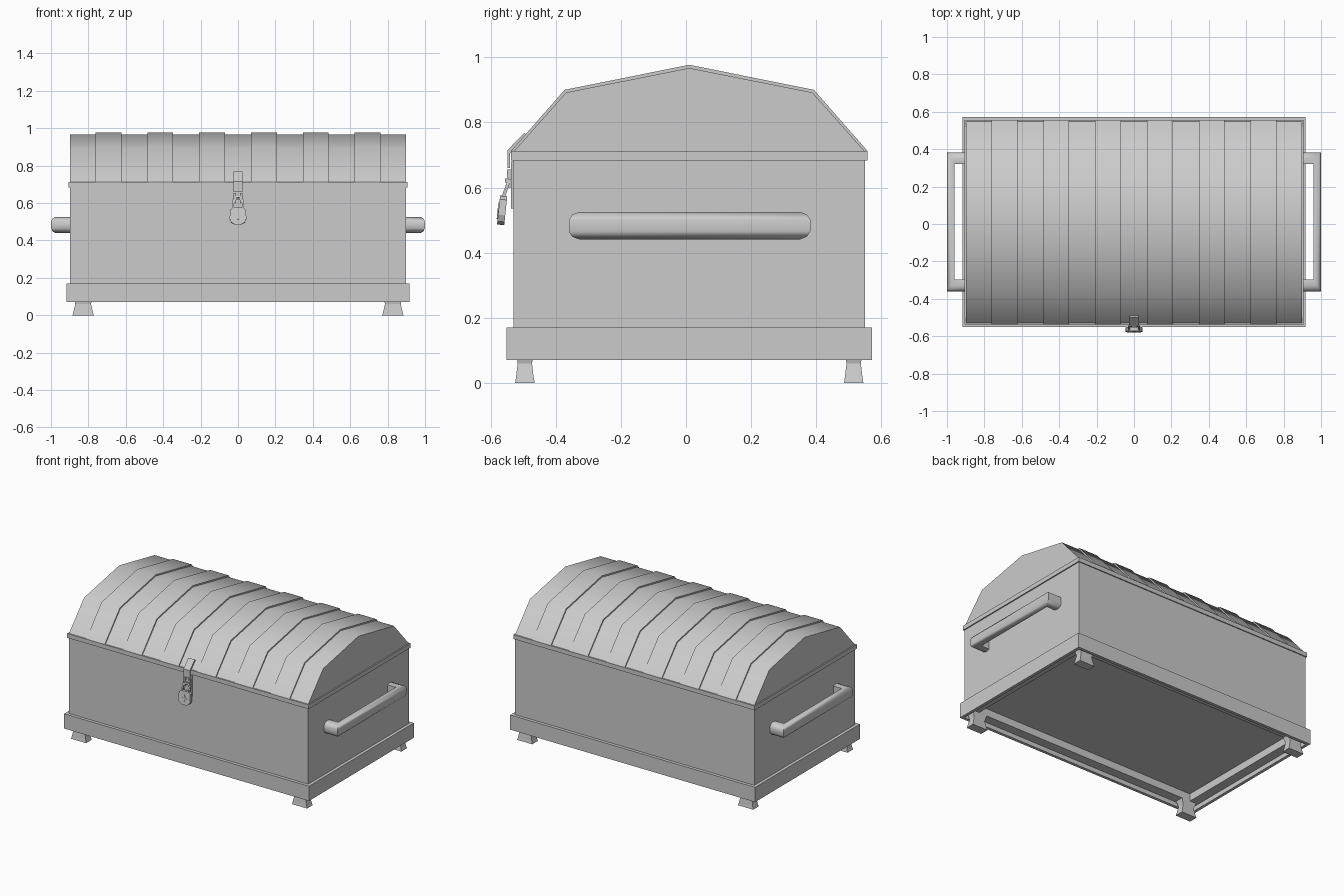
import bpy, bmesh, math
from mathutils import Matrix

if "Cube" in bpy.data.objects:
    bpy.data.objects.remove(bpy.data.objects["Cube"])

CY = 0.01  # depth centre of the chest


def finish(bm, name, smooth=None):
    bmesh.ops.recalc_face_normals(bm, faces=bm.faces)
    me = bpy.data.meshes.new(name)
    bm.to_mesh(me)
    bm.free()
    ob = bpy.data.objects.new(name, me)
    bpy.context.collection.objects.link(ob)
    if smooth:
        bpy.ops.object.select_all(action='DESELECT')
        ob.select_set(True)
        bpy.context.view_layer.objects.active = ob
        bpy.ops.object.shade_smooth_by_angle(angle=math.radians(smooth))
    return ob


def loft(name, rings, closed_path=False, smooth=None):
    """Skin equal-length closed rings; cap the ends unless the path closes."""
    bm = bmesh.new()
    vs = [[bm.verts.new(p) for p in r] for r in rings]
    n, m = len(rings), len(rings[0])
    for i in range(n if closed_path else n - 1):
        a, b = vs[i], vs[(i + 1) % n]
        for j in range(m):
            k = (j + 1) % m
            bm.faces.new((a[j], a[k], b[k], b[j]))
    if not closed_path:
        bm.faces.new(vs[0])
        bm.faces.new(vs[-1])
    return finish(bm, name, smooth)


def box(name, x0, x1, y0, y1, z0, z1):
    return loft(name, [[(x0, y0, z), (x1, y0, z), (x1, y1, z), (x0, y1, z)] for z in (z0, z1)])


def rect(hx, hy, z, cx=0, cy=CY):
    return [(cx - hx, cy - hy, z), (cx + hx, cy - hy, z),
            (cx + hx, cy + hy, z), (cx - hx, cy + hy, z)]


def prism_x(name, prof, x0, x1, smooth=None):
    return loft(name, [[(x, y, z) for y, z in prof] for x in (x0, x1)], smooth=smooth)


# Chest body and the lip under the lid
box("chest_body", -0.897, 0.897, CY - 0.54, CY + 0.54, 0.15, 0.70)
box("lid_lip", -0.905, 0.905, CY - 0.547, CY + 0.547, 0.683, 0.712)

# Base skirt: hollow frame with a ledge stepped up inside
loft("base_skirt", [rect(0.918, 0.561, 0.17), rect(0.918, 0.561, 0.07),
                    rect(0.898, 0.541, 0.07), rect(0.898, 0.541, 0.10),
                    rect(0.835, 0.478, 0.10), rect(0.835, 0.478, 0.17)], closed_path=True)

# Faceted barrel lid and its raised bands
lid = [(-0.53, 0.71), (-0.368, 0.892), (CY, 0.967), (0.388, 0.892), (0.55, 0.71)]
band = [(-0.537, 0.713), (-0.373, 0.90), (CY, 0.977), (0.393, 0.90), (0.557, 0.713)]
prism_x("lid", lid, -0.897, 0.897, 50)
for i in range(6):
    x = -0.6925 + i * 0.277
    prism_x("lid_band", band, x - 0.069, x + 0.069, 50)

# Waisted feet
for sx in (-1, 1):
    for sy in (-1, 1):
        c = (sx * 0.828, CY + sy * 0.505)
        loft("foot", [rect(hx, hy, z, *c) for hx, hy, z in
                      ((0.057, 0.030, 0), (0.052, 0.027, 0.018), (0.042, 0.022, 0.06),
                       (0.045, 0.024, 0.072), (0.057, 0.030, 0.105))])

# Side handles: a rounded section mitred round a U path
section = [(0, -0.018), (0.007, -0.034), (0.02, -0.042), (0.04, -0.036),
           (0.04, 0.036), (0.02, 0.042), (0.007, 0.034), (0, 0.018)]
for s, name in ((1, "handle_right"), (-1, "handle_left")):
    def ring(f):
        return [f(o, z + 0.483) for o, z in section]
    y0, y1, xo, w = -0.36, 0.382, 0.999, 1.55
    loft(name, [ring(lambda o, z: (s * 0.89, y0 + o * w, z)),
                ring(lambda o, z: (s * (xo - o), y0 + o * w, z)),
                ring(lambda o, z: (s * (xo - o), y1 - o * w, z)),
                ring(lambda o, z: (s * 0.89, y1 - o * w, z))], smooth=40)

# Hasp strap bent over the lid edge, with staple plate behind the lock
hasp = [(-0.488, 0.762), (-0.535, 0.712), (-0.541, 0.705), (-0.541, 0.66),
        (-0.549, 0.66), (-0.549, 0.714), (-0.497, 0.768)]
prism_x("hasp_strap", hasp, -0.024, 0.024)
box("hasp_plate", -0.03, 0.03, -0.538, -0.528, 0.535, 0.68)
for s in (-1, 1):
    box("staple_side", s * 0.018 - 0.006, s * 0.018 + 0.006, -0.55, -0.535, 0.60, 0.655)
box("staple_bar", -0.024, 0.024, -0.556, -0.546, 0.615, 0.628)


# Padlock built upright, then tilted out from the chest
def plate(name, pts, y0, y1):
    return loft(name, [[(x, y, z) for x, z in pts] for y in (y0, y1)])


tilt = Matrix.Translation((0, -0.560, 0.575)) @ Matrix.Rotation(math.radians(-6), 4, 'X')
half = [(0.028, 0), (0.042, -0.012), (0.045, -0.06), (0.036, -0.08), (0.018, -0.09)]
lock = plate("padlock_body", half + [(-x, z) for x, z in reversed(half)], -0.011, 0.011)
star = [((0.024 if i % 2 == 0 else 0.010) * math.cos(i * math.pi / 4),
         -0.048 + (0.026 if i % 2 == 0 else 0.010) * math.sin(i * math.pi / 4)) for i in range(8)]
key = plate("keyhole_plate", star, -0.014, -0.01)
for ob in (lock, key):
    ob.matrix_world = tilt

# Shackle: square-section arch leaning back to the staple
arch = [(-1, 0)] + [(-math.cos(a * math.pi / 6), math.sin(a * math.pi / 6)) for a in range(7)] + [(1, 0)]
rings = []
for i, (cx, cz) in enumerate(arch):
    base = -0.005 if i in (0, 8) else 0.035
    rings.append([(cx * r, y, base + cz * r) for r, y in
                  ((0.022, -0.005), (0.031, -0.005), (0.031, 0.005), (0.022, 0.005))])
shackle = loft("padlock_shackle", rings)
shackle.matrix_world = Matrix.Translation((0, -0.560, 0.575)) @ Matrix.Rotation(math.radians(-20), 4, 'X')
